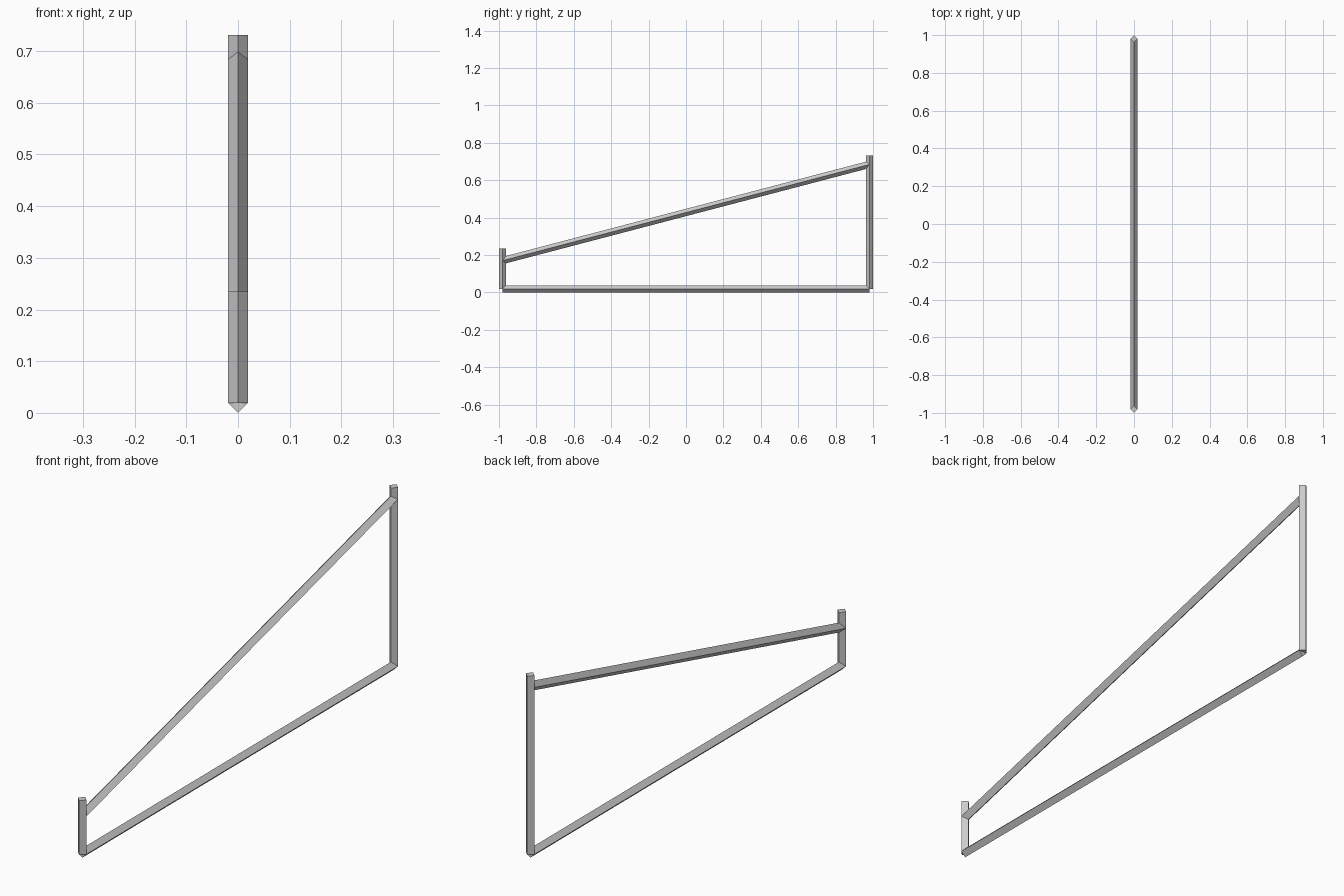
import bpy
from mathutils import Vector

if "Cube" in bpy.data.objects:
    bpy.data.objects.remove(bpy.data.objects["Cube"])

R = 0.019   # half diagonal of the square bar
Y = 0.981   # post centre line


def bar(name, a, b):
    """Square bar turned on edge, running from a to b in the YZ plane."""
    a, b = Vector(a), Vector(b)
    side = Vector((1, 0, 0))
    up = side.cross((b - a).normalized())
    ring = [side * R, up * R, -side * R, -up * R]
    verts = [p + o for p in (a, b) for o in ring]
    faces = [(i, (i + 1) % 4, (i + 1) % 4 + 4, i + 4) for i in range(4)]
    faces += [(3, 2, 1, 0), (4, 5, 6, 7)]
    mesh = bpy.data.meshes.new(name)
    mesh.from_pydata(verts, [], faces)
    mesh.update()
    obj = bpy.data.objects.new(name, mesh)
    bpy.context.collection.objects.link(obj)
    return obj


# Floor rail and the two upright posts
bar("bottom_rail", (0, -Y, R), (0, Y, R))
bar("front_post", (0, -Y, R), (0, -Y, 0.235))
bar("back_post", (0, Y, R), (0, Y, 0.731))

# Sloping rail between the posts
bar("sloped_rail", (0, -Y, 0.17), (0, Y, 0.684))
